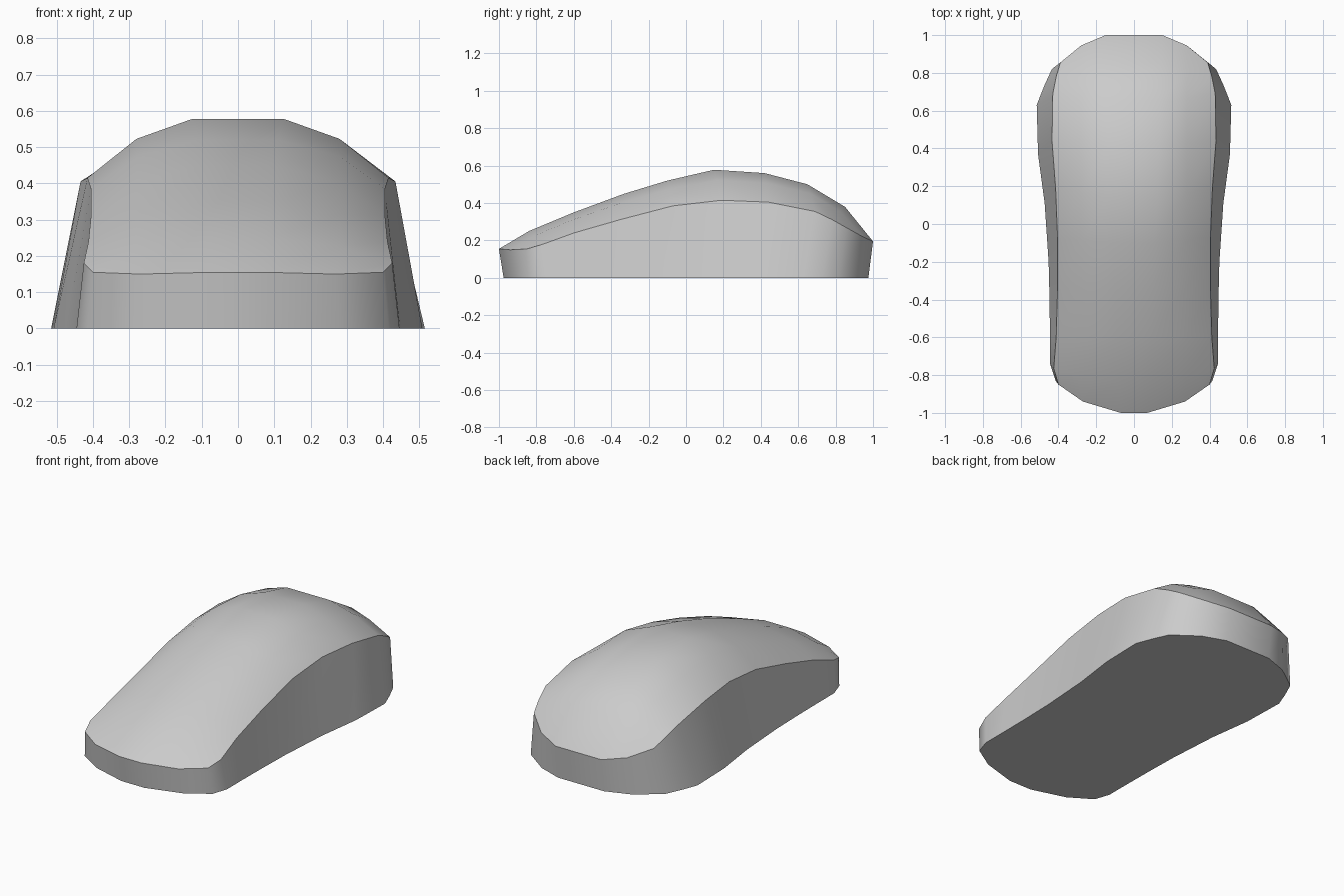
import bpy, bmesh

if "Cube" in bpy.data.objects:
    bpy.data.objects.remove(bpy.data.objects["Cube"])

# Right half of each cross row: (centre x, y, z), (rim x, y, z), (base x, y)
rows = [
    ((.07, -1.0, .155), (.40, -.85, .155), (.415, -.83)),
    ((.08, -.84, .25), (.425, -.765, .18), (.445, -.74)),
    ((.09, -.60, .35), (.412, -.60, .24), (.445, -.60)),
    ((.10, -.33, .45), (.405, -.35, .312), (.447, -.40)),
    ((.11, -.10, .52), (.405, -.07, .385), (.452, -.20)),
    ((.125, .15, .578), (.415, .19, .415), (.473, .11)),
    ((.13, .42, .56), (.434, .44, .405), (.508, .37)),
    ((.14, .65, .50), (.43, .69, .355), (.515, .63)),
    ((.145, .85, .38), (.412, .78, .312), (.476, .73)),
    ((.15, 1.0, .195), (.39, .855, .27), (.435, .82)),
]
# Front and back rows bow outward: middle point on the rim, then base points
ends = {0: ((.27, -.94, .15), (.28, -.915), (.075, -.975)),
        9: ((.28, .945, .22), (.29, .925), (.15, .975))}


def mirror_row(half):
    """Full row from left to right out of centre-to-rim points."""
    return [(-p[0], *p[1:]) for p in reversed(half)] + list(half)


bm = bmesh.new()
top, base = [], []
for i, (c, r, b) in enumerate(rows):
    mid = (.28, c[1] + (r[1] - c[1]) * .4, c[2] - (c[2] - r[2]) * .34)
    half = [c, mid, r]
    foot = [b]
    if i in ends:
        half[1] = ends[i][0]
        foot = [ends[i][2], ends[i][1], b]
    top.append([bm.verts.new(p) for p in mirror_row(half)])
    base.append([bm.verts.new((x, y, 0)) for x, y in mirror_row(foot)])

# Curved upper shell
for a, b in zip(top, top[1:]):
    for j in range(5):
        bm.faces.new((a[j], a[j + 1], b[j + 1], b[j]))


def outline(grid):
    """Closed loop round the border of the rows."""
    return (grid[0] + [g[-1] for g in grid[1:-1]] + grid[-1][::-1]
            + [g[0] for g in grid[-2:0:-1]])


# Side wall and flat underside
rim, foot = outline(top), outline(base)
n = len(rim)
for k in range(n):
    m = (k + 1) % n
    bm.faces.new((foot[k], foot[m], rim[m], rim[k]))
bm.faces.new(foot[::-1])
bmesh.ops.recalc_face_normals(bm, faces=bm.faces)

# Smooth shading with hard creases along the rim and the base
for f in bm.faces:
    f.smooth = True
for loop in (rim, foot):
    for k in range(n):
        bm.edges.get((loop[k], loop[(k + 1) % n])).smooth = False

mesh = bpy.data.meshes.new("mouse_body")
bm.to_mesh(mesh)
bm.free()
body = bpy.data.objects.new("mouse_body", mesh)
bpy.context.collection.objects.link(body)
